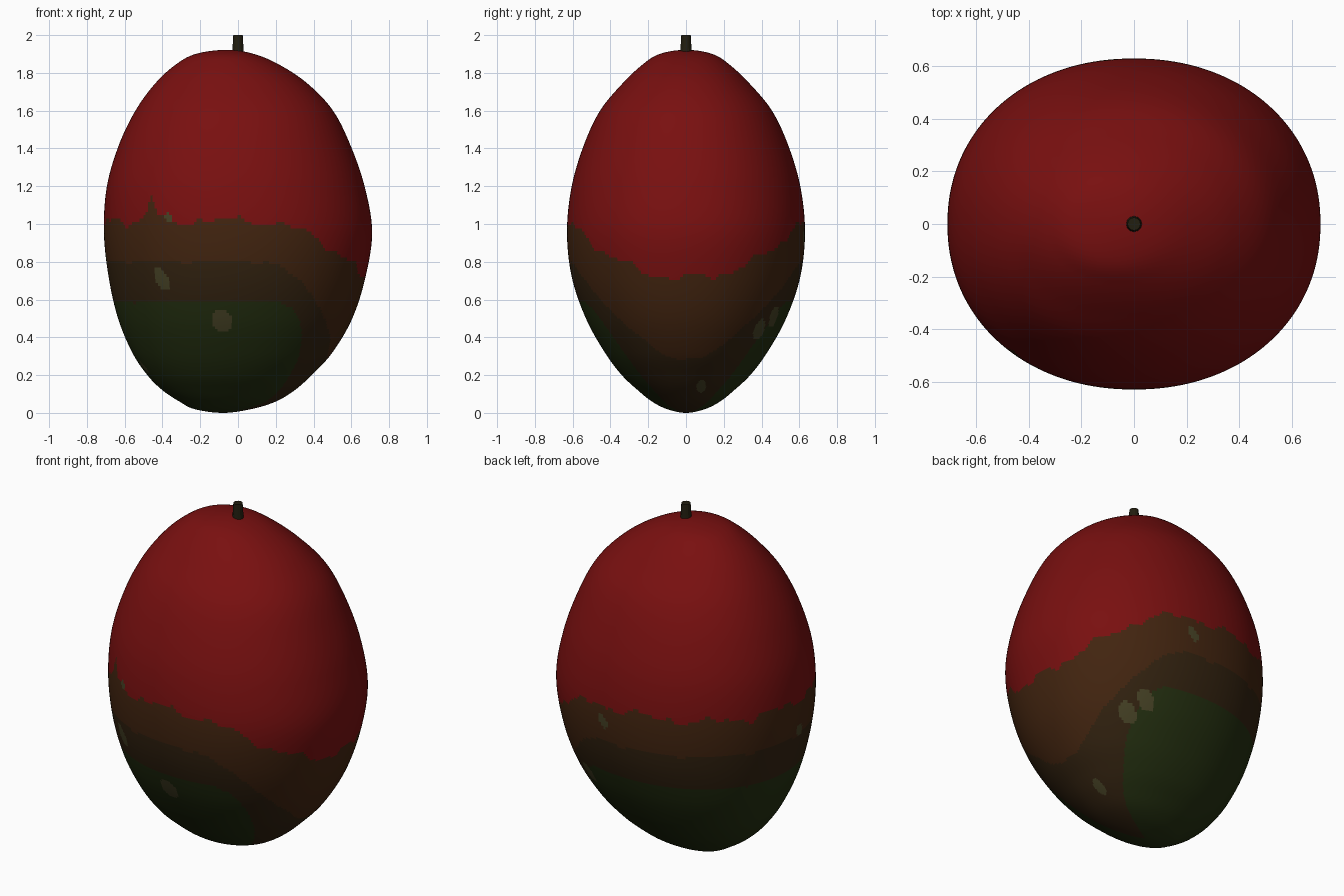
import bpy, bmesh
from math import sin, cos, pi, radians, hypot, exp, copysign
from mathutils import Vector

cube = bpy.data.objects.get("Cube")
if cube:
    bpy.data.objects.remove(cube, do_unlink=True)


def material(name, color, rough=0.6):
    mat = bpy.data.materials.new(name)
    mat.use_nodes = True
    mat.diffuse_color = (*color, 1)
    bsdf = mat.node_tree.nodes["Principled BSDF"]
    bsdf.inputs["Base Color"].default_value = (*color, 1)
    bsdf.inputs["Roughness"].default_value = rough
    return mat


RED, BROWN, OLIVE, GREEN, SPOT = range(5)
skin_materials = [
    material("ripe red", (.19, .005, .005)),
    material("warm brown", (.055, .018, .005)),
    material("olive brown", (.032, .016, .005)),
    material("dark green", (.017, .028, .005)),
    material("pale speckle", (.06, .053, .018)),
]
stem_material = material("stem brown", (.016, .013, .005))

# Skin cross-sections from bottom to top: height, x offset, x radius, y radius
rings = [Vector(r) for r in (
    (0, -.08, 0, 0), (.02, -.08, .15, .1), (.06, -.055, .255, .18),
    (.12, -.05, .35, .255), (.2, -.045, .435, .34), (.32, -.03, .53, .43),
    (.5, -.015, .62, .53), (.72, -.005, .68, .605), (.96, 0, .71, .63),
    (1.2, -.012, .682, .605), (1.42, -.018, .612, .54), (1.6, -.02, .523, .455),
    (1.74, -.035, .407, .34), (1.84, -.055, .28, .235), (1.9, -.07, .155, .14),
    (1.922, -.06, 0, 0))]


def mirrored(ring):
    """Ring continued through the pole, so the ends come out rounded."""
    return Vector((ring[0], ring[1], -ring[2], -ring[3]))


def smooth_rings(steps):
    """Smooth curve through the cross-sections."""
    pts = [mirrored(rings[1])] + rings + [mirrored(rings[-2])]
    out = []
    for a, b, c, d in zip(pts, pts[1:], pts[2:], pts[3:]):
        for i in range(steps):
            t = i / steps
            out.append(b + (c - a) * (t / 2) + (a * 2 - b * 5 + c * 4 - d) * (t * t / 2)
                       + (b * 3 - a - c * 3 + d) * (t ** 3 / 2))
    return out[1:]


# Speckles: angle in degrees, height, half length, half width
speckles = [(-120, 1.03, .03, .02), (-125, .71, .065, .038), (-96, .49, .062, .048),
            (-165, .24, .03, .022), (50, .44, .058, .045), (60, .51, .06, .045),
            (16, .14, .035, .025), (82, .92, .045, .027), (-175, .82, .038, .027)]


def angle_gap(a, b):
    return (a - b + pi) % (2 * pi) - pi


def in_speckle(angle, z, radius):
    for deg, height, length, width in speckles:
        across = angle_gap(angle, radians(deg)) * radius
        up = z - height
        along = across * .5 - up * .87
        side = across * .87 + up * .5
        if (along / length) ** 2 + (side / width) ** 2 < 1:
            return True
    return False


def skin_color(angle, z, radius):
    """Colour bands that dip towards the left side of the fruit."""
    if z < 1.2 and in_speckle(angle, z, radius):
        return SPOT
    dip = max(0, (cos(angle) - .2) / .8)
    ragged = (.016 * sin(angle * 11 + 1) + .011 * sin(angle * 23)
              + .007 * sin(angle * 41 + 2))
    streak = .13 * exp(-(angle_gap(angle, radians(-129)) / .045) ** 2)
    if z > 1.015 - .3 * dip ** 1.5 + ragged + streak:
        return RED
    if z > .8 - .52 * dip ** 1.5 + ragged * .25:
        return BROWN
    if z > .59 - 1.4 * dip ** 3 + ragged * .25:
        return OLIVE
    return GREEN


def flatten(v):
    """Slightly fuller than an ellipse."""
    return copysign(abs(v) ** .95, v)


def add_object(name, bm, materials):
    bmesh.ops.recalc_face_normals(bm, faces=bm.faces)
    mesh = bpy.data.meshes.new(name)
    bm.to_mesh(mesh)
    bm.free()
    for mat in materials:
        mesh.materials.append(mat)
    obj = bpy.data.objects.new(name, mesh)
    bpy.context.collection.objects.link(obj)
    return obj


# Fruit skin
SEGMENTS = 280
bm = bmesh.new()
angles = [2 * pi * i / SEGMENTS for i in range(SEGMENTS)]
sections = smooth_rings(14)
loops = [[bm.verts.new((cx + rx * flatten(cos(a)), ry * flatten(sin(a)), z)) for a in angles]
         for z, cx, rx, ry in sections]
for k in range(len(loops) - 1):
    low, high = loops[k], loops[k + 1]
    middle = (sections[k] + sections[k + 1]) / 2
    for i in range(SEGMENTS):
        j = (i + 1) % SEGMENTS
        face = bm.faces.new((low[i], low[j], high[j], high[i]))
        a = angles[i] + pi / SEGMENTS
        radius = hypot(middle[2] * sin(a), middle[3] * cos(a))
        face.material_index = skin_color(a, middle[0], radius)
        face.smooth = True
for loop, pole, color in ((loops[0], rings[0], GREEN), (loops[-1], rings[-1], RED)):
    tip = bm.verts.new((pole[1], 0, pole[0]))
    for i in range(SEGMENTS):
        face = bm.faces.new((loop[i], loop[(i + 1) % SEGMENTS], tip))
        face.material_index = color
        face.smooth = True
add_object("fruit_skin", bm, skin_materials)

# Stem
bm = bmesh.new()
bmesh.ops.create_cone(bm, cap_ends=True, segments=12, radius1=.032, radius2=.025, depth=.12)
bmesh.ops.translate(bm, verts=bm.verts, vec=(0, 0, 1.94))
add_object("stem", bm, [stem_material])
